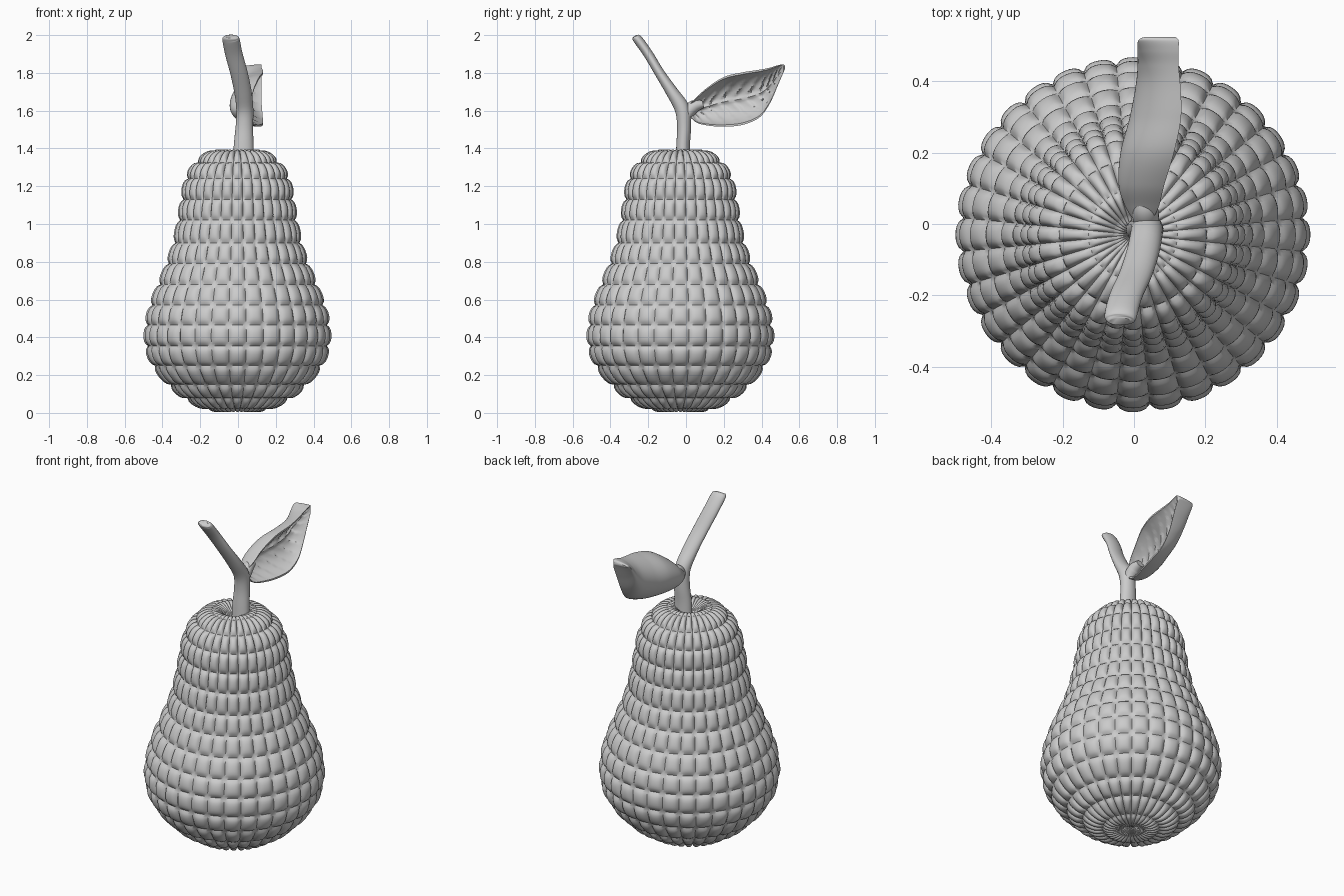
import bpy, bmesh, math
from mathutils import Vector

if "Cube" in bpy.data.objects:
    bpy.data.objects.remove(bpy.data.objects["Cube"])


def spline(pts, t):
    """Catmull-Rom point on a list of control tuples, t in 0..1."""
    f = min(max(t, 0), 1) * (len(pts) - 1)
    i = min(int(f), len(pts) - 2)
    f -= i
    a, b, c, d = (pts[min(max(i + k, 0), len(pts) - 1)] for k in (-1, 0, 1, 2))
    return [0.5 * (2 * q + (r - p) * f + (2 * p - 5 * q + 4 * r - s) * f * f
                   + (3 * q - p - 3 * r + s) * f ** 3) for p, q, r, s in zip(a, b, c, d)]


def rings_to_object(name, rings, angle=60):
    """Skin closed rings of points into a smooth capped solid."""
    bm = bmesh.new()
    loops = [[bm.verts.new(p) for p in ring] for ring in rings]
    n = len(loops[0])
    for a, b in zip(loops, loops[1:]):
        for j in range(n):
            k = (j + 1) % n
            bm.faces.new((a[j], a[k], b[k], b[j]))
    bm.faces.new(loops[0][::-1])
    bm.faces.new(loops[-1])
    bmesh.ops.remove_doubles(bm, verts=bm.verts, dist=1e-5)
    bmesh.ops.recalc_face_normals(bm, faces=bm.faces)
    me = bpy.data.meshes.new(name)
    bm.to_mesh(me)
    bm.free()
    ob = bpy.data.objects.new(name, me)
    bpy.context.collection.objects.link(ob)
    bpy.ops.object.select_all(action='DESELECT')
    ob.select_set(True)
    bpy.context.view_layer.objects.active = ob
    bpy.ops.object.shade_smooth_by_angle(angle=math.radians(angle))
    return ob


# Pear body: (radius, height) of each crease, with a quilted pillow between creases
creases = [(0.004, 0.03), (0.07, 0.014), (0.155, 0.026), (0.265, 0.08), (0.352, 0.15),
           (0.435, 0.25), (0.474, 0.355), (0.474, 0.465), (0.45, 0.57), (0.408, 0.68),
           (0.363, 0.79), (0.328, 0.90), (0.303, 1.02), (0.285, 1.13), (0.262, 1.24),
           (0.208, 1.325), (0.125, 1.385), (0.05, 1.365), (0.004, 1.335)]
COLS, SUB, ROWS = 32, 8, len(creases) - 1
CX, CY = -0.003, -0.03


def pillow(s):
    return 1 - abs(2 * s - 1) ** 2.6


body = []
for i in range(ROWS * SUB + 1):
    t = i / (ROWS * SUB)
    r, z = spline(creases, t)
    r0, z0 = spline(creases, t - 0.002)
    r1, z1 = spline(creases, t + 0.002)
    length = math.hypot(r1 - r0, z1 - z0)
    nr, nz = (z1 - z0) / length, -(r1 - r0) / length
    ring = []
    for j in range(COLS * SUB):
        a = -math.pi / 2 + (j / SUB - 0.5) * math.tau / COLS
        h = 0.02 * min(1, r / 0.2) * pillow((i % SUB) / SUB) ** 0.8 * pillow((j % SUB) / SUB) ** 0.8
        rr = r + nr * h
        ring.append((CX + rr * math.cos(a), CY + rr * math.sin(a), max(0, z + nz * h)))
    body.append(ring)
rings_to_object("pear_body", body, 50)


# Stem and leaf stalk: elliptical tubes along (x, y, z, half width, half depth)
def tube(name, path, steps=40, sides=24):
    rings = []
    for i in range(steps + 1):
        x, y, z, w, d = spline(path, i / steps)
        p0 = Vector(spline(path, i / steps - 0.01)[:3])
        p1 = Vector(spline(path, i / steps + 0.01)[:3])
        tan = (p1 - p0).normalized()
        nrm = tan.cross(Vector((1, 0, 0))).normalized()
        side = nrm.cross(tan)
        rings.append([Vector((x, y, z)) + side * w * math.cos(k * math.tau / sides)
                      + nrm * d * math.sin(k * math.tau / sides) for k in range(sides)])
    return rings_to_object(name, rings)


tube("stem", [(0.03, -0.017, 1.33, 0.055, 0.038), (0.03, -0.015, 1.42, 0.052, 0.036),
              (0.034, -0.01, 1.52, 0.046, 0.037), (0.036, -0.02, 1.61, 0.045, 0.04),
              (0.026, -0.075, 1.70, 0.046, 0.032), (0.005, -0.14, 1.80, 0.046, 0.026),
              (-0.022, -0.20, 1.90, 0.046, 0.025), (-0.036, -0.25, 1.97, 0.046, 0.025),
              (-0.038, -0.268, 1.987, 0.042, 0.02), (-0.038, -0.273, 1.993, 0.03, 0.012)])
tube("leaf_stalk", [(0.034, -0.015, 1.52, 0.03, 0.025), (0.034, 0.005, 1.58, 0.036, 0.032),
                    (0.032, 0.04, 1.62, 0.036, 0.034), (0.03, 0.09, 1.635, 0.025, 0.02)])

# Leaf: thick cupped blade, stations of (y, low edge z, high edge z, rim x, back x)
stations = [(0.01, 1.585, 1.625, 0.05, 0.0), (0.05, 1.54, 1.665, 0.07, -0.025),
            (0.11, 1.522, 1.72, 0.085, -0.043), (0.20, 1.515, 1.778, 0.112, -0.038),
            (0.30, 1.525, 1.803, 0.132, -0.012), (0.39, 1.565, 1.817, 0.13, 0.005),
            (0.445, 1.64, 1.828, 0.125, 0.01), (0.485, 1.73, 1.84, 0.125, 0.01),
            (0.515, 1.80, 1.845, 0.125, 0.012), (0.525, 1.822, 1.836, 0.115, 0.03)]
leaf = []
STEPS, ACROSS = 90, 40
for i in range(STEPS + 1):
    u = i / STEPS
    y, lo, hi, rim, back = spline(stations, u)
    mid, half = (lo + hi) / 2, (hi - lo) / 2
    ends = min(1, u / 0.12) * min(1, max(0, (0.9 - u) / 0.25))
    ring = []
    for k in range(ACROSS):       # convex back, low edge to high edge
        v = -math.cos(math.pi * k / ACROSS)
        ring.append((rim - (rim - back) * (1 - v * v) ** 0.55, y, mid + half * v))
    for k in range(ACROSS):       # hollow front with midrib and slanted side veins
        v = math.cos(math.pi * k / ACROSS)
        cup = max(0, 1 - (v / 0.92) ** 2) ** 0.8
        phase = ((u - 0.13 * abs(v)) * 13) % 1
        veins = 0.016 * phase ** 2 * min(1, abs(v) * 5) + 0.014 * math.exp(-(v / 0.08) ** 2)
        depth = max(0, rim - back - 0.035)
        ring.append((rim - ends * cup * (depth - veins), y, mid + half * v))
    leaf.append(ring)
rings_to_object("leaf", leaf, 50)
